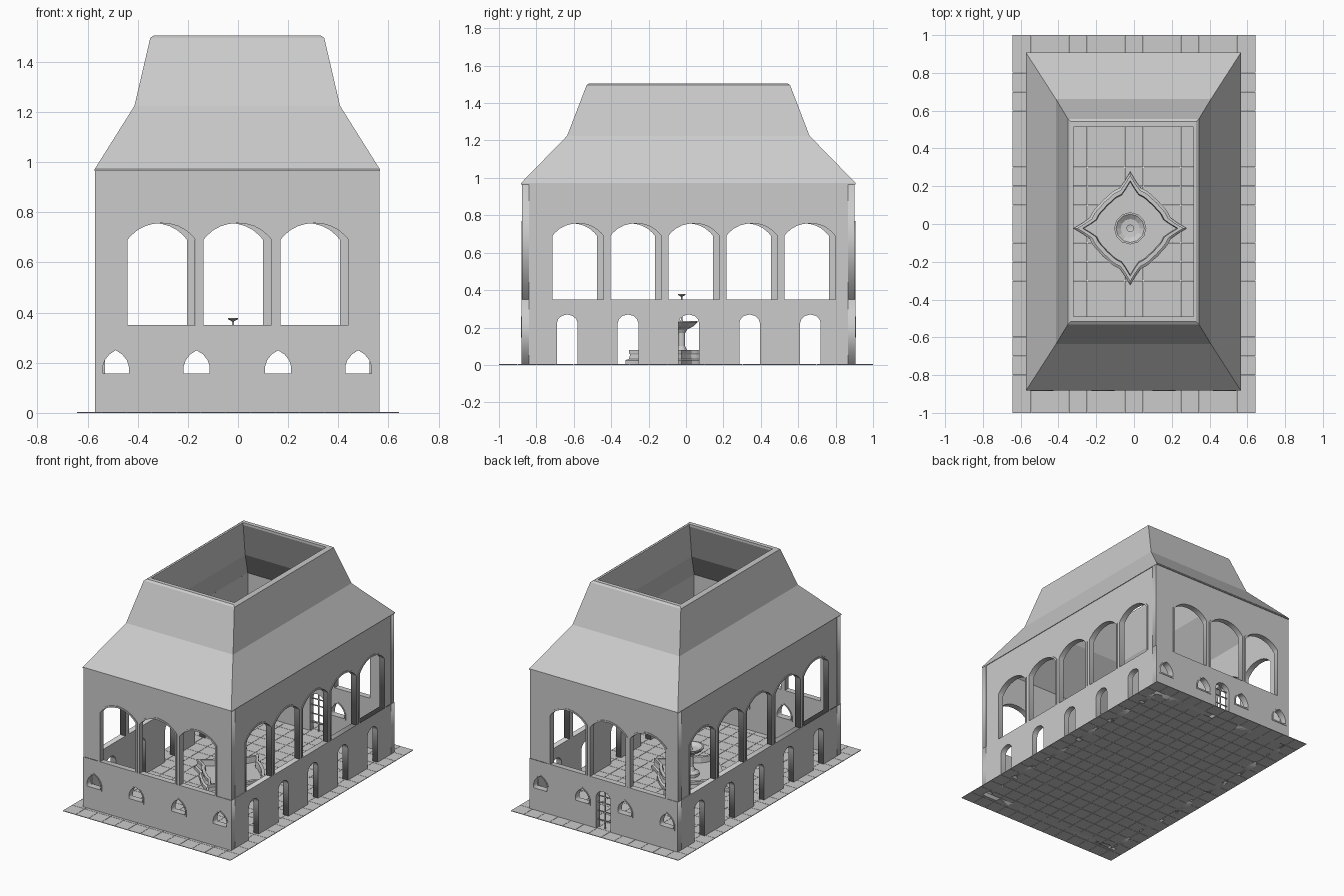
import bpy, bmesh, math
from mathutils import Matrix

if "Cube" in bpy.data.objects:
    bpy.data.objects.remove(bpy.data.objects["Cube"])

X0, X1, Y0, Y1 = -0.57, 0.565, -0.88, 0.905   # outer wall faces
T = 0.04                                       # wall thickness


def finish(name, bm):
    bmesh.ops.remove_doubles(bm, verts=bm.verts, dist=1e-5)
    bmesh.ops.recalc_face_normals(bm, faces=bm.faces)
    me = bpy.data.meshes.new(name)
    bm.to_mesh(me)
    bm.free()
    ob = bpy.data.objects.new(name, me)
    bpy.context.collection.objects.link(ob)
    return ob


def panel(name, loops, thick, axis, pos):
    """Flat sheet with holes (u across, v up), extruded; pos = centre plane."""
    cu = bpy.data.curves.new(name, 'CURVE')
    cu.dimensions, cu.fill_mode, cu.extrude = '2D', 'BOTH', thick / 2
    for pts in loops:
        sp = cu.splines.new('POLY')
        sp.points.add(len(pts) - 1)
        for p, (u, v) in zip(sp.points, pts):
            p.co = (u, v, 0, 1)
        sp.use_cyclic_u = True
    tmp = bpy.data.objects.new(name, cu)
    bpy.context.collection.objects.link(tmp)
    me = bpy.data.meshes.new_from_object(tmp.evaluated_get(bpy.context.evaluated_depsgraph_get()))
    bpy.data.objects.remove(tmp)
    bm = bmesh.new()
    bm.from_mesh(me)
    if axis == 'y':
        m = Matrix(((1, 0, 0, 0), (0, 0, -1, pos), (0, 1, 0, 0), (0, 0, 0, 1)))
    else:
        m = Matrix(((0, 0, 1, pos), (1, 0, 0, 0), (0, 1, 0, 0), (0, 0, 0, 1)))
    bm.transform(m)
    return finish(name, bm)


def arch(c, half, z0, grow=0.0):
    """Open arch from left foot to right foot; half = [(x, z)...] wall to crown."""
    k = (half[0][0] + grow) / half[0][0]
    h = [(x * k, z + grow * (1 - x / half[0][0] * 0.6)) for x, z in half]
    left = [(c - h[0][0], z0)] + [(c - x, z) for x, z in h]
    return left + [(c + x, z) for x, z in reversed(h[:-1])] + [(c + h[0][0], z0)]


def outline(u0, u1, z0, z1, notches):
    pts = [(u0, z0)]
    for n in notches:
        pts += n
    return pts + [(u1, z0), (u1, z1), (u0, z1)]


BIG = [(.136, .69), (.122, .707), (.096, .729), (.066, .745), (.034, .754), (0, .757)]
DOOR = [(.055, .225), (.048, .245), (.03, .262), (0, .27)]
SMALL = [(.052, .185), (.044, .21), (.026, .233), (0, .25)]
END_BIG = [-.305, -.002, .305]
END_SMALL = [-.4875, -.165, .16, .48]
SIDE_BIG = [-.578 + .31 * k for k in range(5)]
SIDE_DOOR = [-.635 + .325 * k for k in range(5)]


def wall(name, axis, face, sign, u0, u1, big, doors, small):
    pos = face - sign * T / 2
    panel(name + "_lower_wall", [outline(u0, u1, 0, .35, [arch(c, DOOR, 0) for c in doors])]
          + [arch(c, SMALL, .155) for c in small], T, axis, pos)
    panel(name + "_upper_wall", [outline(u0, u1, .35, .97, [arch(c, BIG, .35) for c in big])],
          T - .004, axis, pos - sign * .002)
    # raised trim round each arched opening
    for i, c in enumerate(big):
        band = arch(c, BIG, .35, .012) + arch(c, BIG, .35)[::-1]
        panel(f"{name}_arch_trim_{i}", [band], T, axis, pos)
    for i, c in enumerate(small):
        panel(f"{name}_window_frame_{i}", [arch(c, SMALL, .147, .009), arch(c, SMALL, .157)],
              T + .006, axis, pos)


wall("front", 'y', Y0, -1, X0, X1, END_BIG, [], END_SMALL)
wall("back", 'y', Y1, 1, X0, X1, [c - .034 for c in END_BIG], [0], END_SMALL)
wall("right", 'x', X1, 1, Y0 + T, Y1 - T, SIDE_BIG, SIDE_DOOR, [])
wall("left", 'x', X0, -1, Y0 + T, Y1 - T, [c - .034 for c in SIDE_BIG], SIDE_DOOR, [])


def box(bm, x0, x1, y0, y1, z0, z1):
    m = Matrix.Translation(((x0 + x1) / 2, (y0 + y1) / 2, (z0 + z1) / 2)) \
        @ Matrix.Diagonal((x1 - x0, y1 - y0, z1 - z0, 1))
    bmesh.ops.create_cube(bm, size=1, matrix=m)


# slim bars in the back doorway
bm = bmesh.new()
box(bm, -.004, .004, Y1 - .026, Y1 - .018, 0, .268)
for z in (.06, .12, .18, .225):
    box(bm, -.056, .056, Y1 - .025, Y1 - .019, z - .003, z + .003)
finish("back_door_bars", bm)

# tiled floor
bm = bmesh.new()
NX, NY, G = 13, 20, .001
for i in range(NX):
    for j in range(NY):
        x, y = -.642 + i * 1.284 / NX, -1 + j * 2 / NY
        box(bm, x + G * (i > 0), x + 1.284 / NX - G * (i < NX - 1),
            y + G * (j > 0), y + 2 / NY - G * (j < NY - 1), 0, .004)
finish("floor_tiles", bm)


def loft(name, rings, closed=False):
    """Skin a list of equal-sized vertex rings."""
    bm = bmesh.new()
    vs = [[bm.verts.new(p) for p in r] for r in rings]
    n = len(vs[0])
    pairs = list(zip(vs, vs[1:])) + ([(vs[-1], vs[0])] if closed else [])
    for a, b in pairs:
        for k in range(n):
            bm.faces.new((a[k], a[(k + 1) % n], b[(k + 1) % n], b[k]))
    if not closed:
        bm.faces.new(vs[0])
        bm.faces.new(vs[-1])
    return finish(name, bm)


# hollow two-pitch roof, open at the top
ROOF = [(.569, .895, .965), (.569, .895, .972), (.41, .648, 1.225), (.347, .544, 1.496),
        (.332, .53, 1.506), (.318, .502, 1.506), (.318, .502, 1.49), (.378, .61, 1.225), (.53, .855, .965)]
loft("roof", [[(sx * hx - .003, sy * hy + .0125, z) for sx, sy in ((-1, -1), (1, -1), (1, 1), (-1, 1))]
              for hx, hy, z in ROOF], closed=True)

# star-shaped fountain basin
CX, CY = -.02, -.023
quarter = [(.30, 0), (.25, .03), (.215, .055), (.20, .085), (.185, .105), (.165, .125), (.147, .147)]
quarter += [(y, x) for x, y in quarter[-2:0:-1]]
star = []
for k in range(4):
    c, s = round(math.cos(k * math.pi / 2)), round(math.sin(k * math.pi / 2))
    star += [(x * c - y * s, x * s + y * c) for x, y in quarter]
BASIN = [(1, .003), (1, .025), (.94, .033), (.92, .055), (.94, .065), (.94, .08), (.84, .08), (.82, .04)]
loft("fountain_basin", [[(CX + x * s, CY + y * s, z) for x, y in star] for s, z in BASIN])

# fountain column, bowl and finial
PROFILE = [(.055, .03), (.055, .06), (.03, .075), (.018, .10), (.018, .17), (.03, .19), (.06, .205),
           (.085, .228), (.085, .236), (.075, .236), (.05, .218), (.012, .215), (.005, .24),
           (.004, .365), (.02, .374), (.02, .379), (.004, .377)]
N = 12
loft("fountain_column", [[(CX + r * math.cos(2 * math.pi * k / N), CY + r * math.sin(2 * math.pi * k / N), z)
                          for k in range(N)] for r, z in PROFILE])
